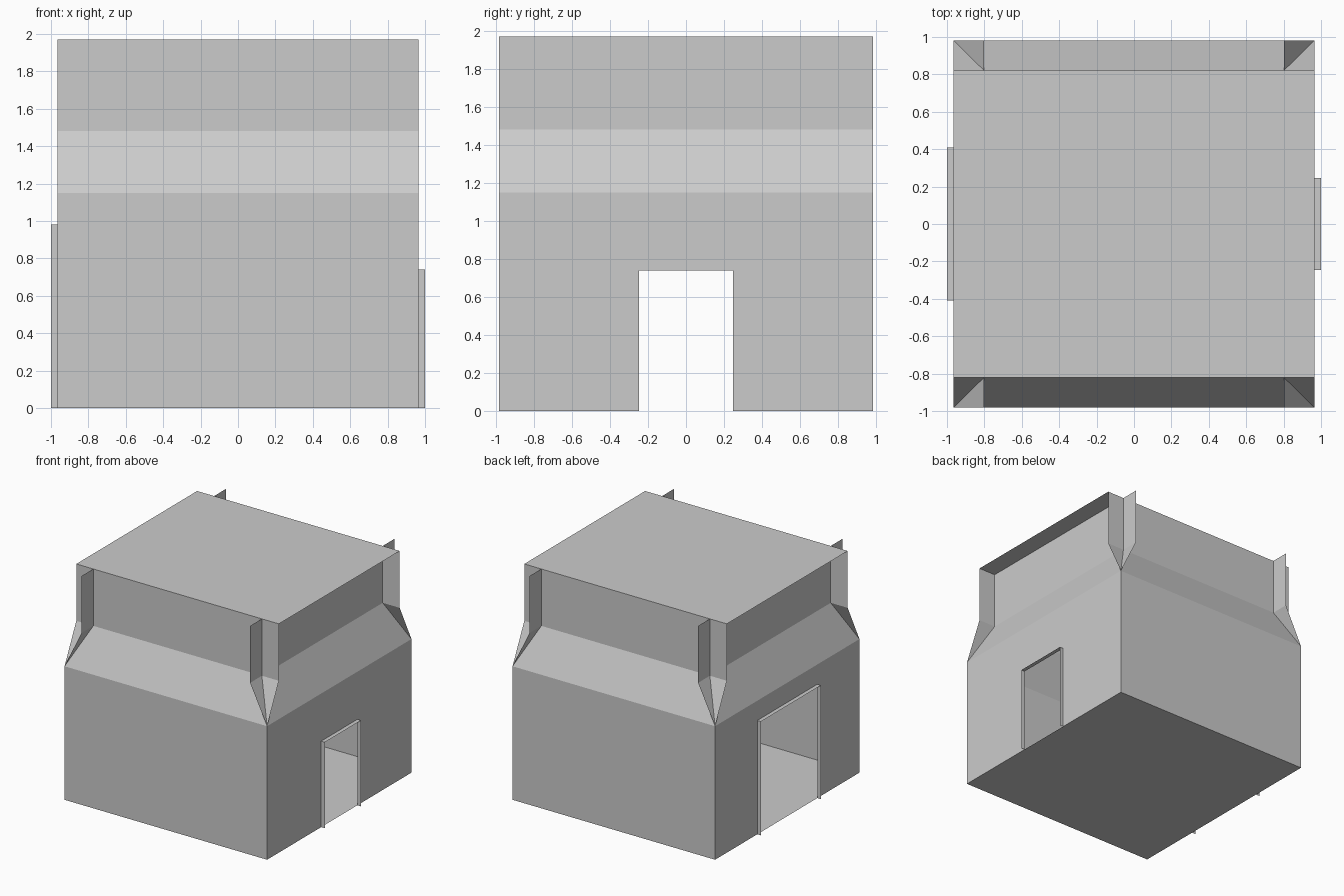
import bpy
import bmesh
from mathutils import Vector

if "Cube" in bpy.data.objects:
    bpy.data.objects.remove(bpy.data.objects["Cube"], do_unlink=True)

# Overall sizes: outer half widths, inset half widths and levels
X, Y = 0.965, 0.982
XI, YI = 0.803, 0.822
EAVE, SHOULDER, TOP = 1.15, 1.48, 1.97
DOOR_OUT = 1.0

grey = bpy.data.materials.new("plain_grey")
grey.use_nodes = True
colour = (0.6, 0.6, 0.6, 1)
grey.diffuse_color = colour
grey.node_tree.nodes["Principled BSDF"].inputs["Base Color"].default_value = colour


def sheet(name, polygons, outward):
    """Flat-faced open sheet; each polygon is turned to face its outward direction."""
    bm = bmesh.new()
    for points, direction in zip(polygons, outward):
        face = bm.faces.new([bm.verts.new(p) for p in points])
        face.normal_update()
        if face.normal.dot(Vector(direction)) < 0:
            face.normal_flip()
    bmesh.ops.remove_doubles(bm, verts=bm.verts, dist=0.0001)
    mesh = bpy.data.meshes.new(name)
    bm.to_mesh(mesh)
    bm.free()
    mesh.materials.append(grey)
    obj = bpy.data.objects.new(name, mesh)
    bpy.context.collection.objects.link(obj)
    return obj


def strip(place, half, low, high):
    """Quad running the full width of a side between two (depth, height) points."""
    return [place(-half, *low), place(half, *low), place(half, *high), place(-half, *high)]


def upper_side(name, place, half, outer, inner, out):
    """Sloping shoulder and set-back upper wall, both running out to the corners."""
    slope = strip(place, half, (outer, EAVE), (inner, SHOULDER))
    wall = strip(place, half, (inner, SHOULDER), (inner, TOP))
    sheet(name, [slope, wall], [out, out])


# Front and back: plain lower wall, shoulder and upper wall
for name, s in (("front", -1), ("back", 1)):
    def place(a, d, z, s=s):
        return (a, s * d, z)
    out = (0, s, 0)
    sheet(name + "_lower_wall", [strip(place, X, (Y, 0), (Y, EAVE))], [out])
    upper_side(name + "_upper_wall", place, X, Y, YI, out)

# Left and right: lower wall with a doorway, projecting door surround, upper wall
for name, s, w, h in (("left", 1, 0.246, 0.74), ("right", -1, 0.408, 0.98)):
    def place(a, d, z, s=s):
        return (s * d, a, z)
    out = (s, 0, 0)
    arch = [(-w, 0), (-w, h), (w, h), (w, 0)]
    outline = [(-Y, 0)] + arch + [(Y, 0), (Y, EAVE), (-Y, EAVE)]
    sheet(name + "_lower_wall", [[place(a, X, z) for a, z in outline]], [out])
    surround = [[place(*p, q) for p, q in (((a, X), z), ((b, X), t),
                                           ((b, DOOR_OUT), t), ((a, DOOR_OUT), z))]
                for (a, z), (b, t) in zip(arch, arch[1:])]
    sheet(name + "_door_surround", surround, [(0, -1, 0), (0, 0, 1), (0, 1, 0)])
    upper_side(name + "_upper_wall", place, Y, X, XI, out)

# Floor, and the roof that overhangs the left and right walls
for name, depth, z, up in (("floor", Y, 0, -1), ("roof", YI, TOP, 1)):
    corners = [(-X, -depth, z), (X, -depth, z), (X, depth, z), (-X, depth, z)]
    sheet(name, [corners], [(0, 0, up)])
